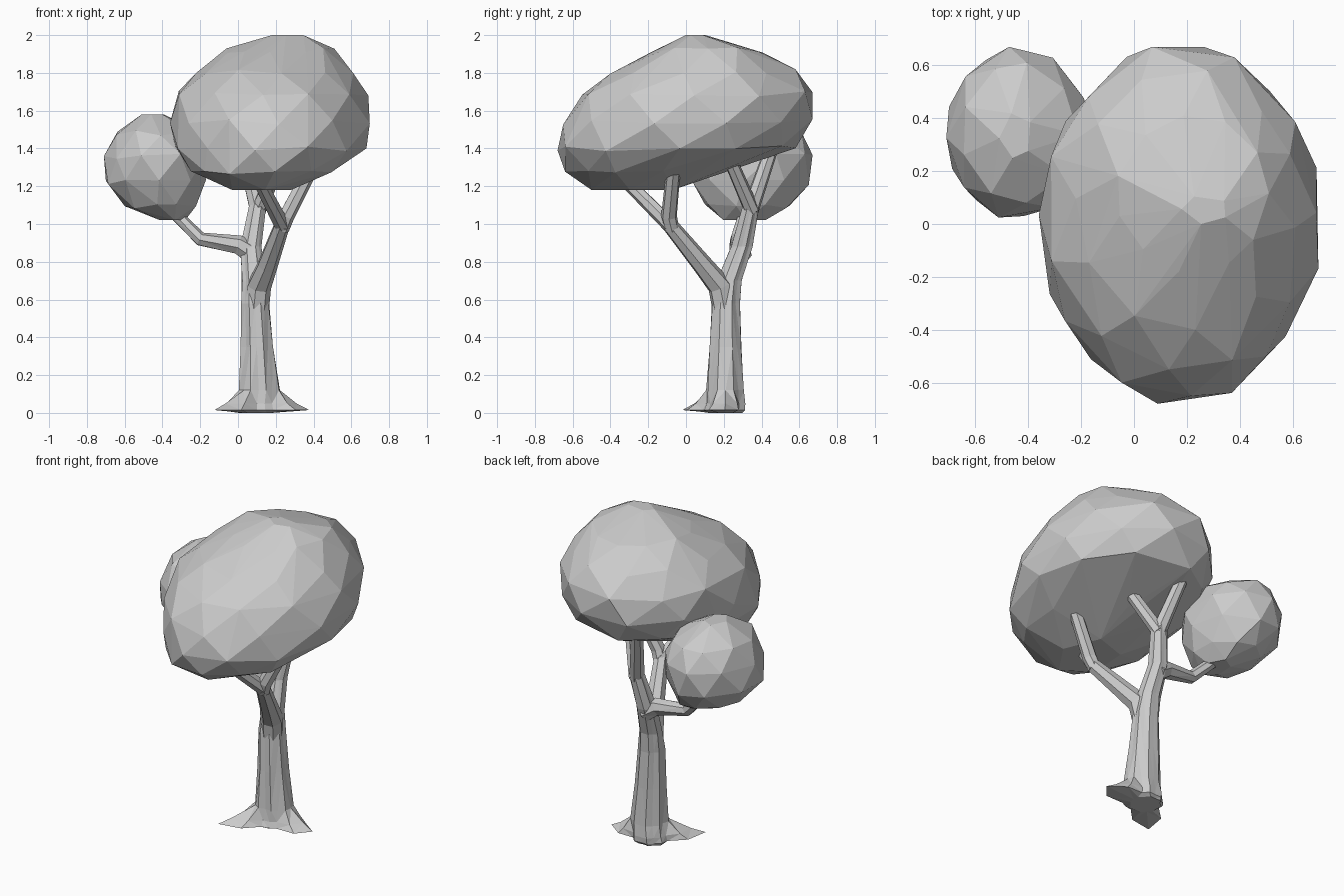
import bpy, bmesh, math, random
from mathutils import Vector

if "Cube" in bpy.data.objects:
    bpy.data.objects.remove(bpy.data.objects["Cube"])

random.seed(4)


def finish(bm, name):
    bmesh.ops.recalc_face_normals(bm, faces=bm.faces)
    mesh = bpy.data.meshes.new(name)
    bm.to_mesh(mesh)
    bm.free()
    obj = bpy.data.objects.new(name, mesh)
    bpy.context.collection.objects.link(obj)
    return obj


def skin(name, rings):
    """Bridge equal-sized rings of points and cap both ends."""
    bm = bmesh.new()
    loops = [[bm.verts.new(p) for p in ring] for ring in rings]
    n = len(loops[0])
    for a, b in zip(loops, loops[1:]):
        for i in range(n):
            j = (i + 1) % n
            bm.faces.new((a[i], a[j], b[j], b[i]))
    bm.faces.new(loops[0])
    bm.faces.new(loops[-1])
    bmesh.ops.triangulate(bm, faces=bm.faces)
    return finish(bm, name)


def branch(name, path, sides=7):
    """Faceted tube along (x, y, z, radius) stations."""
    pts = [Vector(p[:3]) for p in path]
    rings = []
    for k, p in enumerate(pts):
        d = Vector()
        if k > 0:
            d += (p - pts[k - 1]).normalized()
        if k < len(pts) - 1:
            d += (pts[k + 1] - p).normalized()
        q = Vector((0, 0, 1)).rotation_difference(d)
        r = path[k][3]
        rings.append([p + q @ Vector((r * math.cos(a), r * math.sin(a), 0))
                      for a in (math.tau * i / sides for i in range(sides))])
    return skin(name, rings)


def crown(name, levels, sides=10):
    """Faceted blob: hull of jittered ellipses given as (z, x0, x1, y0, y1)."""
    bm = bmesh.new()
    for k, (z, x0, x1, y0, y1) in enumerate(levels):
        end = k in (0, len(levels) - 1)
        n = 5 if end else sides
        for i in range(n):
            a = math.tau * (i + 0.5 * (k % 2) + random.uniform(-0.14, 0.14)) / n
            f = 0.975 + 0.055 * abs(math.cos(2 * a))    # slightly pinched diagonals
            x = (x0 + x1) / 2 + (x1 - x0) / 2 * f * math.cos(a)
            y = (y0 + y1) / 2 + (y1 - y0) / 2 * f * math.sin(a)
            dz = 0 if end else random.uniform(-0.015, 0.015)
            bm.verts.new((min(max(x, x0), x1), min(max(y, y0), y1), z + dz))
    bmesh.ops.convex_hull(bm, input=bm.verts)
    loose = [v for v in bm.verts if not v.link_faces]
    bmesh.ops.delete(bm, geom=loose, context='VERTS')
    return finish(bm, name)


# Leaf crowns
crown("large_crown", [
    (1.18, -0.05, 0.28, -0.50, -0.05),
    (1.27, -0.25, 0.51, -0.64, 0.18),
    (1.40, -0.34, 0.68, -0.68, 0.58),
    (1.54, -0.36, 0.705, -0.65, 0.67),
    (1.69, -0.33, 0.69, -0.55, 0.67),
    (1.81, -0.22, 0.61, -0.40, 0.58),
    (1.92, -0.06, 0.51, -0.18, 0.41),
    (2.00, 0.18, 0.36, 0.00, 0.11)], sides=11)
crown("small_crown", [
    (1.02, -0.42, -0.28, 0.20, 0.42),
    (1.09, -0.60, -0.22, 0.10, 0.55),
    (1.22, -0.71, -0.17, 0.03, 0.65),
    (1.36, -0.71, -0.17, 0.02, 0.67),
    (1.48, -0.65, -0.21, 0.08, 0.61),
    (1.58, -0.51, -0.38, 0.25, 0.42)], sides=9)

# Trunk with two long roots, slightly ridged
SIDES = 16
ROOTS = ((-0.06, 0.30), (math.radians(225), 0.32))
rings = []
for z, cx, cy, r, flare in ((0.0, 0.09, 0.21, 0.09, 0.0), (0.015, 0.10, 0.205, 0.11, 1.0),
                            (0.05, 0.10, 0.21, 0.105, 0.62), (0.12, 0.11, 0.21, 0.10, 0.08),
                            (0.35, 0.10, 0.21, 0.086, 0.0), (0.58, 0.09, 0.212, 0.075, 0.0),
                            (0.70, 0.085, 0.23, 0.066, 0.0), (0.88, 0.07, 0.295, 0.057, 0.0),
                            (1.10, 0.105, 0.347, 0.045, 0.0)):
    ring = []
    for i in range(SIDES):
        a = math.tau * i / SIDES
        rad = r * (1.05 if i % 2 else 0.95) + random.uniform(-0.003, 0.003)
        for ra, length in ROOTS:
            d = abs((a - ra + math.pi) % math.tau - math.pi)
            rad += flare * max(0, length - r) * max(0, 1 - d / 0.85) ** 1.2
        ring.append(Vector((cx + rad * math.cos(a), cy + rad * math.sin(a), z)))
    rings.append(ring)
skin("trunk", rings)

# Branches and their forks
branch("front_branch", [(0.095, 0.21, 0.52, 0.066), (0.11, 0.18, 0.67, 0.066),
                        (0.155, 0.09, 0.78, 0.055), (0.235, -0.09, 1.00, 0.042)])
branch("front_left_fork", [(0.235, -0.08, 0.99, 0.042), (0.09, -0.36, 1.27, 0.034)])
branch("front_right_fork", [(0.23, -0.075, 0.97, 0.04), (0.255, -0.09, 1.04, 0.043),
                            (0.39, -0.065, 1.30, 0.038)])
branch("back_left_fork", [(0.105, 0.34, 1.07, 0.045), (0.02, 0.46, 1.42, 0.036)])
branch("back_right_fork", [(0.105, 0.35, 1.07, 0.042), (0.24, 0.22, 1.37, 0.036)])
branch("side_branch", [(0.08, 0.29, 0.84, 0.06), (0.0, 0.28, 0.89, 0.052),
                       (-0.20, 0.27, 0.92, 0.038), (-0.37, 0.32, 1.09, 0.032)])
